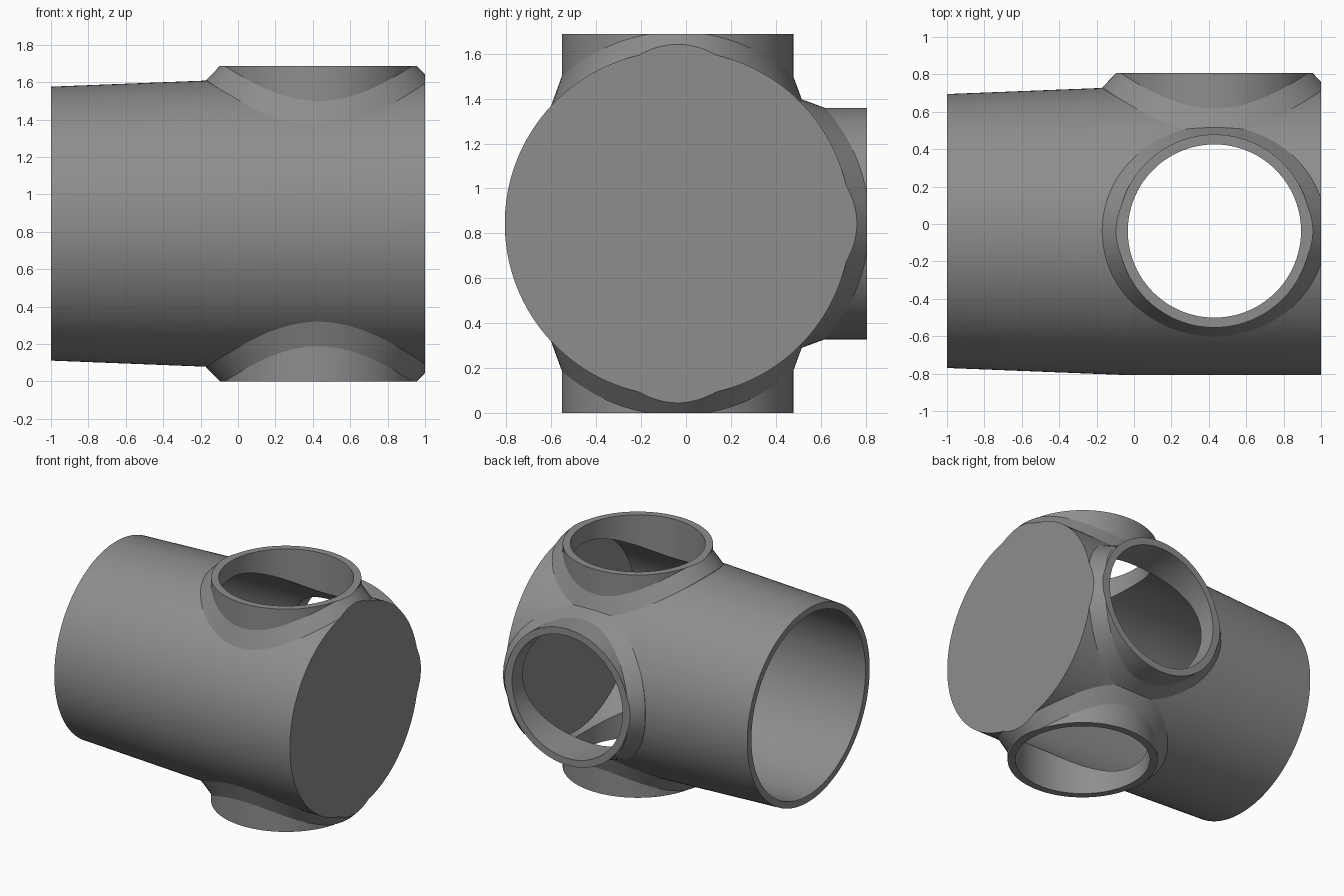
import bpy, bmesh, math
from mathutils import Matrix, Vector

if "Cube" in bpy.data.objects:
    bpy.data.objects.remove(bpy.data.objects["Cube"])

CY, CZ = -0.0375, 0.8435        # axis of the main pipe
R, H = 0.77, 0.8435             # pipe radius, distance from axis to port rims
PX, PR, BORE = 0.43, 0.516, 0.463
SEG = 128

grey = bpy.data.materials.new("grey plastic")
grey.diffuse_color = (0.27, 0.27, 0.27, 1)
grey.use_nodes = True
grey.node_tree.nodes["Principled BSDF"].inputs["Base Color"].default_value = grey.diffuse_color


def loft(name, rings):
    """Closed solid through a list of rings of points."""
    bm = bmesh.new()
    loops = [[bm.verts.new(p) for p in ring] for ring in rings]
    n = len(loops[0])
    for a, b in zip(loops, loops[1:]):
        for i in range(n):
            j = (i + 1) % n
            bm.faces.new((a[i], a[j], b[j], b[i]))
    bm.faces.new(loops[0][::-1])
    bm.faces.new(loops[-1])
    bmesh.ops.recalc_face_normals(bm, faces=bm.faces)
    me = bpy.data.meshes.new(name)
    bm.to_mesh(me)
    bm.free()
    me.materials.append(grey)
    ob = bpy.data.objects.new(name, me)
    bpy.context.collection.objects.link(ob)
    return ob


ANG = [2 * math.pi * (i + 0.5) / SEG for i in range(SEG)]


def pipe(name, profile):
    """Round solid along x from (x, radius) pairs."""
    return loft(name, [[(x, CY + r * math.cos(a), CZ + r * math.sin(a)) for a in ANG]
                       for x, r in profile])


def place(ob, turn):
    """Turn a port solid about the main axis."""
    ob.data.transform(Matrix.Translation((PX, CY, CZ)) @ Matrix.Rotation(turn, 4, 'X'))
    return ob


def port(name, turn):
    """Port tube with a chamfered saddle where it meets the pipe."""
    low, base, neck, top = [], [], [], []
    for a in ANG:
        c, s = math.cos(a), math.sin(a)
        r = 0.565 + 0.035 * c * c
        low.append((r * c, r * s, 0.1))
        base.append((r * c, r * s, math.sqrt(R * R - (r * s) ** 2) - 0.002))
        neck.append((PR * c, PR * s, math.sqrt(R * R - (PR * s) ** 2) + 0.084))
        top.append((PR * c, PR * s, 1.0))
    return place(loft(name, [low, base, neck, top]), turn)


def bore(name, turn, bottom):
    return place(loft(name, [[(BORE * math.cos(a), BORE * math.sin(a), h) for a in ANG]
                             for h in (bottom, 1.2)]), turn)


def combine(target, other, op):
    mod = target.modifiers.new(op, 'BOOLEAN')
    mod.operation, mod.object, mod.solver = op, other, 'EXACT'
    bpy.context.view_layer.objects.active = target
    bpy.ops.object.modifier_apply(modifier=mod.name)
    bpy.data.objects.remove(other)


# Main pipe with a slight taper to the open end
body = pipe("pipe_fitting", [(-1, 0.7325), (-0.05, R), (1.2, R)])

# Top, bottom and back ports
for name, turn in (("top_port", 0), ("bottom_port", math.pi), ("back_port", -math.pi / 2)):
    combine(body, port(name, turn), 'UNION')

# Trim to the closed end and the flat port rims
trim = loft("trim_box", [[(x, -1.5, CZ - H), (x, CY + H, CZ - H),
                          (x, CY + H, CZ + H), (x, -1.5, CZ + H)] for x in (-1.5, 1.0)])
combine(body, trim, 'INTERSECT')

# Hollow inside and port openings
combine(body, pipe("cavity", [(-1.05, 0.681), (-0.05, 0.717), (0.95, 0.717)]), 'DIFFERENCE')
combine(body, bore("upright_bore", 0, -1.2), 'DIFFERENCE')
combine(body, bore("back_bore", -math.pi / 2, 0.0), 'DIFFERENCE')

# Smooth the curved walls, keep the rims sharp
bpy.ops.object.select_all(action='DESELECT')
body.select_set(True)
bpy.context.view_layer.objects.active = body
bpy.ops.object.shade_smooth_by_angle(angle=math.radians(20))
